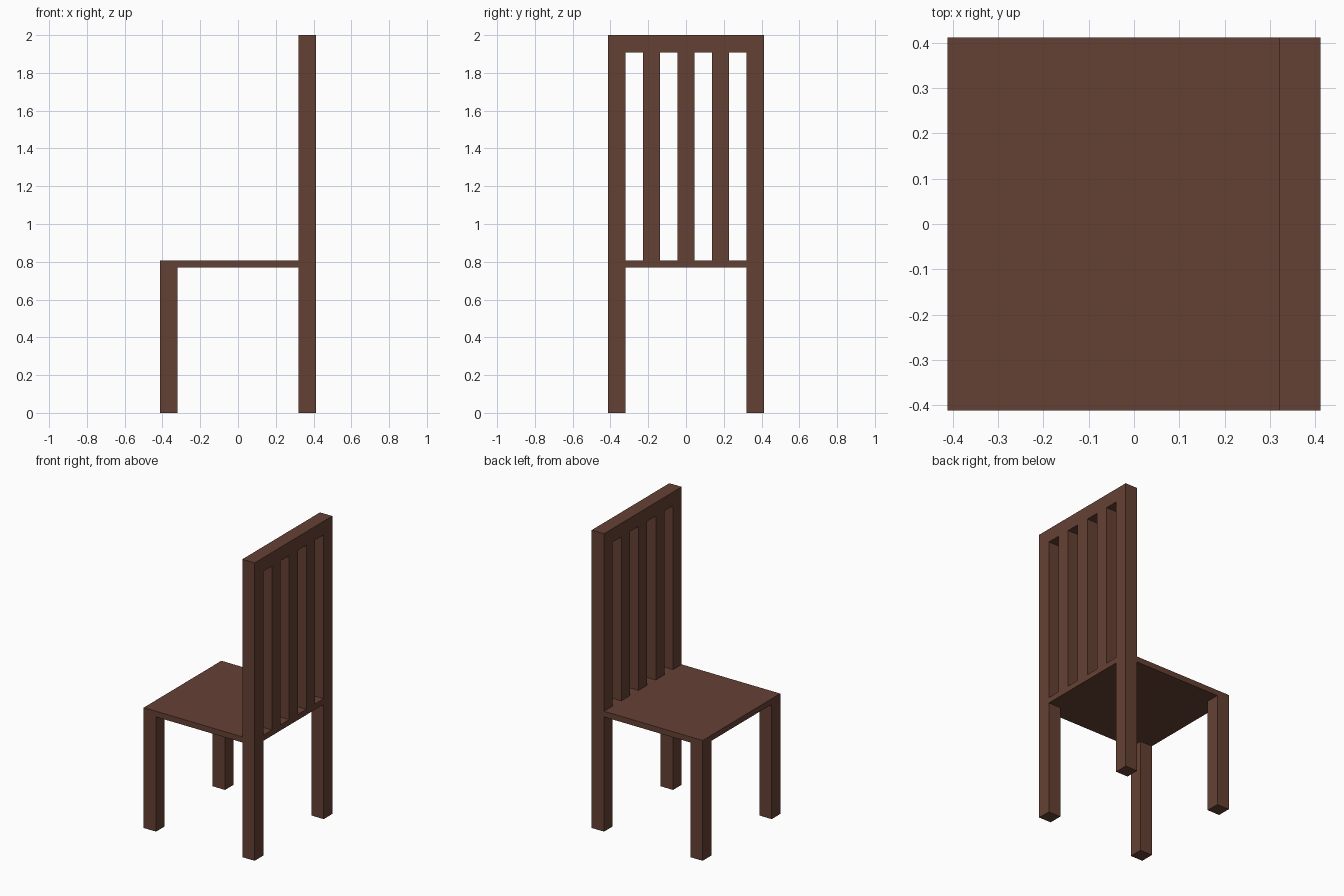
import bpy

if "Cube" in bpy.data.objects:
    bpy.data.objects.remove(bpy.data.objects["Cube"])

W = 0.412             # half width of the chair
T = 2 * W / 9         # leg, slat and rail thickness (nine equal steps across the back)
SEAT_LO, SEAT_HI = 0.77, 0.808
TOP = 2.0

wood = bpy.data.materials.new("dark_brown_wood")
wood.diffuse_color = (0.130, 0.052, 0.034, 1)
wood.use_nodes = True
wood.node_tree.nodes["Principled BSDF"].inputs["Base Color"].default_value = wood.diffuse_color


def box(name, lo, hi):
    """Axis-aligned box between two corners."""
    bpy.ops.mesh.primitive_cube_add(size=1)
    ob = bpy.context.object
    ob.name = name
    mid = [(a + b) / 2 for a, b in zip(lo, hi)]
    dim = [b - a for a, b in zip(lo, hi)]
    for v in ob.data.vertices:
        v.co = [c * d + m for c, d, m in zip(v.co, dim, mid)]
    ob.data.materials.append(wood)
    return ob


# Seat slab, flush with the outside of the legs and backrest
box("seat", (-W, -W, SEAT_LO), (W, W, SEAT_HI))

# Four square legs under the seat corners
for xname, x in (("front", -W), ("back", W - T)):
    for yname, y in (("right", -W), ("left", W - T)):
        box(f"{xname}_leg_{yname}", (x, y, 0), (x + T, y + T, SEAT_LO))

# Backrest: two outer posts and three slats, evenly spaced
for i in range(5):
    y = -W + 2 * i * T
    name = "back_post" if i in (0, 4) else "back_slat"
    box(name, (W - T, y, SEAT_HI), (W, y + T, TOP - T))

# Top rail across the backrest
box("top_rail", (W - T, -W, TOP - T), (W, W, TOP))
